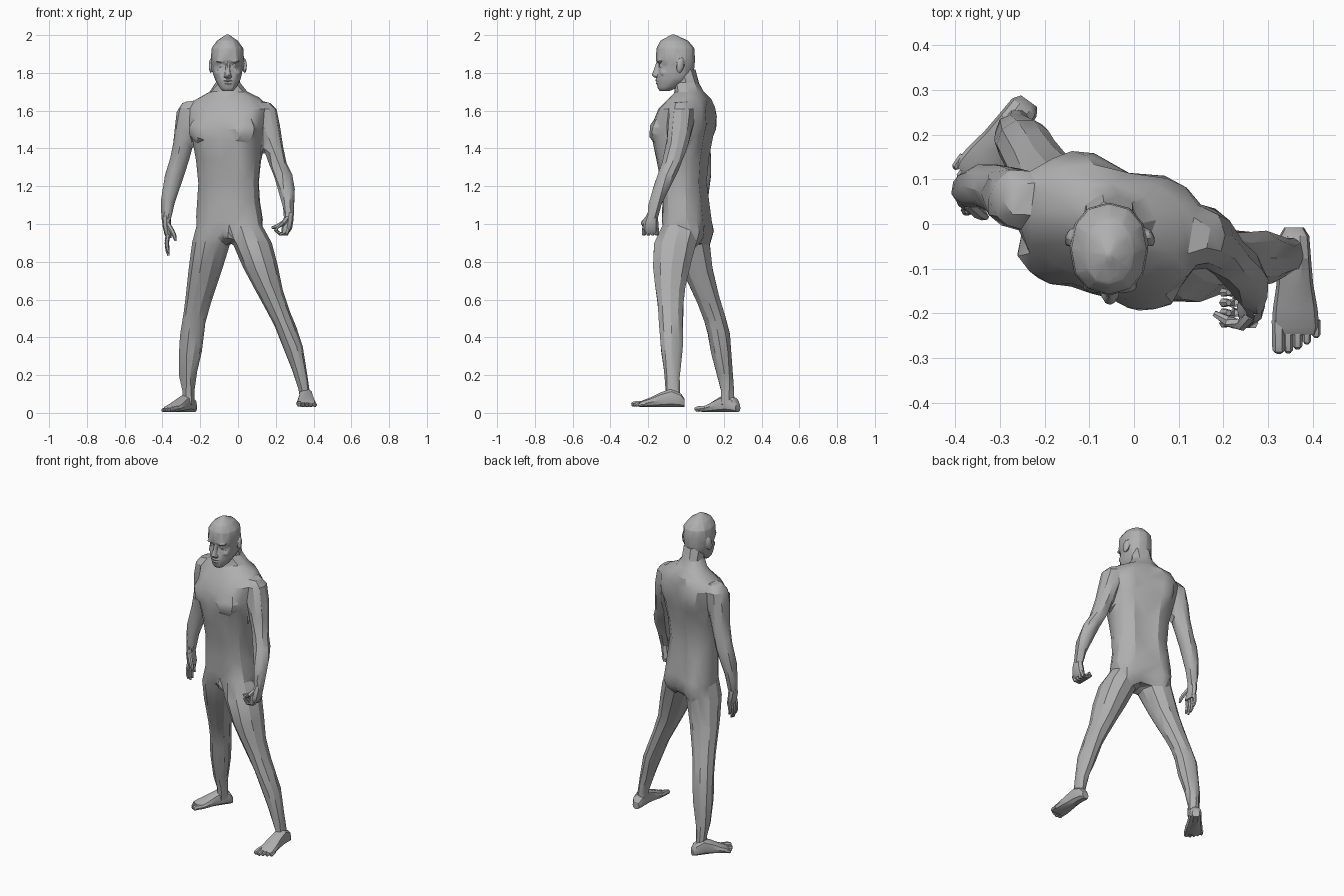
import bpy, bmesh, math
from mathutils import Vector, Matrix

cube = bpy.data.objects.get("Cube")
if cube:
    bpy.data.objects.remove(cube, do_unlink=True)

mat = bpy.data.materials.new("plain_grey")
mat.use_nodes = True
GREY = (0.43, 0.43, 0.43, 1)
mat.diffuse_color = GREY
bsdf = mat.node_tree.nodes["Principled BSDF"]
bsdf.inputs["Base Color"].default_value = GREY
bsdf.inputs["Roughness"].default_value = 0.8


def select(obs):
    bpy.ops.object.select_all(action='DESELECT')
    for ob in obs:
        ob.select_set(True)
    bpy.context.view_layer.objects.active = obs[0]


def finish(name, bm, angle=32):
    bmesh.ops.recalc_face_normals(bm, faces=bm.faces)
    mesh = bpy.data.meshes.new(name)
    bm.to_mesh(mesh)
    bm.free()
    mesh.materials.append(mat)
    ob = bpy.data.objects.new(name, mesh)
    bpy.context.collection.objects.link(ob)
    select([ob])
    bpy.ops.object.shade_smooth_by_angle(angle=math.radians(angle))
    return ob


def fuse(name, obs, voxel, smooth, triangles):
    """Merge overlapping parts into one skin, then reduce it to coarse facets."""
    select(obs)
    bpy.ops.object.join()
    ob = obs[0]
    ob.name = name
    rm = ob.modifiers.new("merge", 'REMESH')
    rm.mode, rm.voxel_size = 'VOXEL', voxel
    bpy.ops.object.modifier_apply(modifier=rm.name)
    sm = ob.modifiers.new("blend", 'SMOOTH')
    sm.factor, sm.iterations = 0.5, smooth
    bpy.ops.object.modifier_apply(modifier=sm.name)
    dec = ob.modifiers.new("facet", 'DECIMATE')
    dec.ratio = min(1, triangles / (2 * len(ob.data.polygons)))
    bpy.ops.object.modifier_apply(modifier=dec.name)
    bpy.ops.object.shade_smooth_by_angle(angle=math.radians(28))


def loft(name, rings, sides=10, yaw=0.0, axis=(0, 0, 1), power=1.0, shape=None):
    """Skin rings (x, y, z, half width, half depth); axis=None follows the path."""
    bm = bmesh.new()
    loops = []
    for i, (x, y, z, a, b) in enumerate(rings):
        if axis is None:
            p, q = rings[max(i - 1, 0)], rings[min(i + 1, len(rings) - 1)]
            t = (Vector(q[:3]) - Vector(p[:3])).normalized()
        else:
            t = Vector(axis).normalized()
        side = Matrix.Rotation(yaw, 3, 'Z') @ Vector((1, 0, 0))
        if abs(side.dot(t)) > 0.9:
            side = Vector((0, 1, 0))
        side = (side - t * side.dot(t)).normalized()
        depth = t.cross(side)
        loop = []
        for k in range(sides):
            ang = 2 * math.pi * k / sides
            c, s = math.cos(ang), math.sin(ang)
            f = shape(ang, z) if shape else 1.0
            u = math.copysign(abs(c) ** power, c) * a
            v = math.copysign(abs(s) ** power, s) * b * f
            loop.append(bm.verts.new(Vector((x, y, z)) + side * u + depth * v))
        loops.append(loop)
    for p, q in zip(loops, loops[1:]):
        for k in range(sides):
            m = (k + 1) % sides
            bm.faces.new((p[k], p[m], q[m], q[k]))
    bm.faces.new(loops[0][::-1])
    bm.faces.new(loops[-1])
    return finish(name, bm)


def blob(name, pos, size, yaw=0.0, seg=10, rings=7, tilt=0.0):
    bm = bmesh.new()
    bmesh.ops.create_uvsphere(bm, u_segments=seg, v_segments=rings, radius=1)
    m = (Matrix.Translation(pos) @ Matrix.Rotation(yaw, 4, 'Z')
         @ Matrix.Rotation(tilt, 4, 'X') @ Matrix.Diagonal((*size, 1)))
    bmesh.ops.transform(bm, matrix=m, verts=bm.verts)
    return finish(name, bm, 40)


YAW = math.radians(-17)   # the trunk is turned, left side forward


def on_trunk(x, y, z):
    v = Matrix.Rotation(YAW, 3, 'Z') @ Vector((x, y, 0))
    return (v.x - 0.05, v.y, z)


# Trunk, with a groove down the spine and a shallow one down the front
def trunk_shape(ang, z):
    s = math.sin(ang)
    if s > 0.95 and 1.0 < z < 1.62:
        return 0.83
    if s < -0.95 and 1.36 < z < 1.56:
        return 0.95
    return 1.0


body = [loft("trunk", [
    (-.04, .01, .90, .08, .075), (-.045, .005, .94, .165, .112),
    (-.045, .005, 1.02, .182, .122), (-.05, 0, 1.12, .170, .116),
    (-.05, -.012, 1.22, .164, .112), (-.05, -.018, 1.34, .175, .130),
    (-.05, -.018, 1.45, .194, .153), (-.05, -.008, 1.54, .208, .155),
    (-.05, .005, 1.61, .217, .138), (-.05, .022, 1.665, .174, .100),
    (-.052, .018, 1.70, .100, .074), (-.054, .005, 1.75, .062, .062),
    (-.055, -.01, 1.82, .058, .060)], 16, YAW, power=0.85, shape=trunk_shape)]

for label, s in (("left", 1), ("right", -1)):
    body += [
        blob(label + "_chest", on_trunk(s * .092, -.110, 1.495), (.100, .060, .075), YAW),
        blob(label + "_nipple", on_trunk(s * .115, -.162, 1.46), (.012, .012, .012), YAW),
        blob(label + "_buttock", on_trunk(s * .085, .054, .965), (.085, .072, .090), YAW),
        blob(label + "_blade", on_trunk(s * .088, .092, 1.55), (.085, .048, .11), YAW)]
body.append(blob("groin", (-.045, -.100, .955), (.032, .030, .042)))

# Arms
body.append(loft("left_arm", [
    (.13, -.025, 1.645, .04, .045), (.148, -.025, 1.61, .057, .067),
    (.163, -.03, 1.52, .060, .070), (.185, -.045, 1.42, .053, .062),
    (.21, -.075, 1.32, .048, .054), (.238, -.10, 1.26, .051, .052),
    (.257, -.135, 1.18, .046, .047), (.268, -.165, 1.10, .034, .037),
    (.27, -.178, 1.03, .028, .031)], 10))
body.append(loft("right_arm", [
    (-.245, .055, 1.65, .04, .045), (-.261, .057, 1.615, .060, .067),
    (-.275, .06, 1.52, .063, .070), (-.29, .07, 1.42, .054, .062),
    (-.315, .08, 1.32, .052, .056), (-.335, .085, 1.26, .053, .052),
    (-.358, .08, 1.18, .047, .047), (-.375, .075, 1.09, .036, .038),
    (-.38, .07, 1.01, .027, .031)], 10))

# Legs
body.append(loft("left_leg", [
    (.04, -.03, 1.0, .085, .095), (.075, -.058, .90, .105, .118),
    (.12, -.077, .77, .094, .104), (.16, -.083, .66, .075, .083),
    (.208, -.082, .55, .063, .070), (.25, -.080, .46, .057, .066),
    (.287, -.076, .36, .055, .064), (.327, -.074, .22, .039, .047),
    (.35, -.07, .12, .031, .041), (.356, -.068, .06, .033, .043)], 10))
body.append(loft("right_leg", [
    (-.13, .015, 1.0, .088, .10), (-.142, .022, .90, .102, .108),
    (-.175, .062, .75, .089, .086), (-.208, .116, .60, .072, .068),
    (-.230, .152, .50, .064, .063), (-.243, .174, .42, .064, .063),
    (-.252, .186, .32, .062, .058), (-.266, .206, .20, .047, .044),
    (-.262, .220, .11, .033, .037), (-.262, .222, .04, .034, .039)], 10))

fuse("body", body, .011, 5, 900)

# Head with pointed crown, sunken eye line, and the face
HX = -.054
head = [loft("skull", [
    (-.053, -.115, 1.703, .026, .026), (-.053, -.098, 1.722, .045, .053),
    (-.054, -.068, 1.765, .068, .089), (-.056, -.055, 1.80, .078, .097),
    (-.056, -.049, 1.838, .083, .094), (-.056, -.056, 1.868, .088, .104),
    (-.056, -.056, 1.93, .084, .101), (-.056, -.062, 1.97, .056, .074),
    (-.056, -.068, 2.004, .006, .006)], 12, power=0.9)]
head += [
    loft("nose", [(HX, -.144, 1.860, .009, .013), (HX, -.154, 1.815, .012, .018),
                  (HX, -.163, 1.790, .017, .020), (HX, -.156, 1.775, .014, .014)], 8),
    blob("upper_lip", (HX, -.150, 1.760), (.026, .013, .007)),
    blob("lower_lip", (HX, -.148, 1.744), (.022, .013, .007)),
    blob("chin", (HX, -.128, 1.722), (.027, .020, .018))]
for label, s in (("left", 1), ("right", -1)):
    head += [
        blob(label + "_brow", (HX + s * .033, -.139, 1.862), (.030, .016, .009)),
        blob(label + "_eye", (HX + s * .034, -.130, 1.838), (.016, .014, .009)),
        blob(label + "_cheek", (HX + s * .043, -.110, 1.800), (.026, .028, .021)),
        blob(label + "_nostril", (HX + s * .013, -.155, 1.783), (.009, .012, .008)),
        blob(label + "_ear", (HX + s * .088, -.030, 1.840), (.012, .022, .041),
             s * math.radians(20), 8, 6, math.radians(-10))]
fuse("head", head, .004, 2, 1500)

# Left hand, half closed
loft("left_palm", [(.27, -.178, 1.06, .022, .026), (.266, -.185, 1.015, .027, .038),
                   (.258, -.188, .975, .028, .043), (.250, -.188, .952, .020, .040)], 8)
for i in range(4):
    y = -.222 + i * .023
    loft(f"left_finger_{i + 1}", [
        (.266, y, .975, .013, .013), (.256, y, .950, .013, .013),
        (.222, y, .948, .012, .012), (.201, y, .968, .011, .011),
        (.212, y, .988, .007, .007)], 6, axis=None)
loft("left_thumb", [(.262, -.205, 1.03, .014, .014), (.240, -.226, 1.005, .014, .014),
                    (.210, -.218, .988, .012, .012), (.180, -.200, .980, .007, .007)],
     6, axis=None)

# Right hand, hanging open
loft("right_palm", [(-.38, .07, 1.045, .024, .028), (-.378, .068, .99, .022, .038),
                    (-.37, .066, .945, .019, .042), (-.366, .066, .925, .014, .038)], 8)
for i, drop in enumerate((.085, .10, .095, .07)):
    y = .034 + i * .022
    loft(f"right_finger_{i + 1}", [
        (-.37, y, .945, .012, .012), (-.377, y - .003, .945 - drop * .5, .011, .011),
        (-.374, y - .006, .945 - drop * .85, .010, .010),
        (-.368, y - .008, .945 - drop * 1.12, .006, .006)], 6, axis=None)
loft("right_thumb", [(-.372, .045, 1.0, .013, .013), (-.350, .025, .965, .013, .013),
                     (-.336, .018, .935, .011, .011), (-.330, .016, .912, .006, .006)],
     6, axis=None)


# Feet: a flat-soled loft from heel to ball, then five toes
def foot(label, heel, direction, base, length, inner):
    d = Vector((*direction, 0)).normalized()
    across = Vector((-d.y, d.x, 0)) * inner       # points to the big toe
    h = Vector((*heel, base))
    rings = []
    for f, half, height in ((0, .022, .045), (.07, .034, .075), (.25, .037, .10),
                            (.45, .041, .080), (.65, .050, .052), (.80, .053, .036),
                            (.86, .048, .024)):
        p = h + d * length * f
        rings.append((p.x, p.y, base + height / 2, half, height / 2))
    loft(label + "_foot", rings, 10, math.atan2(across.y, across.x), d, 0.8)
    for i, (reach, r) in enumerate(((1.0, .015), (1.0, .011), (.97, .011),
                                    (.93, .010), (.88, .010))):
        off = across * (.038 - i * .021)
        pts = []
        for f, k, lift in ((.74, 1, .006), (reach - .07, 1, .004),
                           (reach - .02, .95, 0), (reach, .5, -.002)):
            p = h + d * length * f + off
            pts.append((p.x, p.y, base + r + lift, r * k, r * k))
        loft(f"{label}_toe_{i + 1}", pts, 6, axis=None)


foot("left", (.358, -.008), (.015, -1), .03, .28, -1)
foot("right", (-.235, .275), (-.58, -.8), .003, .25, 1)
